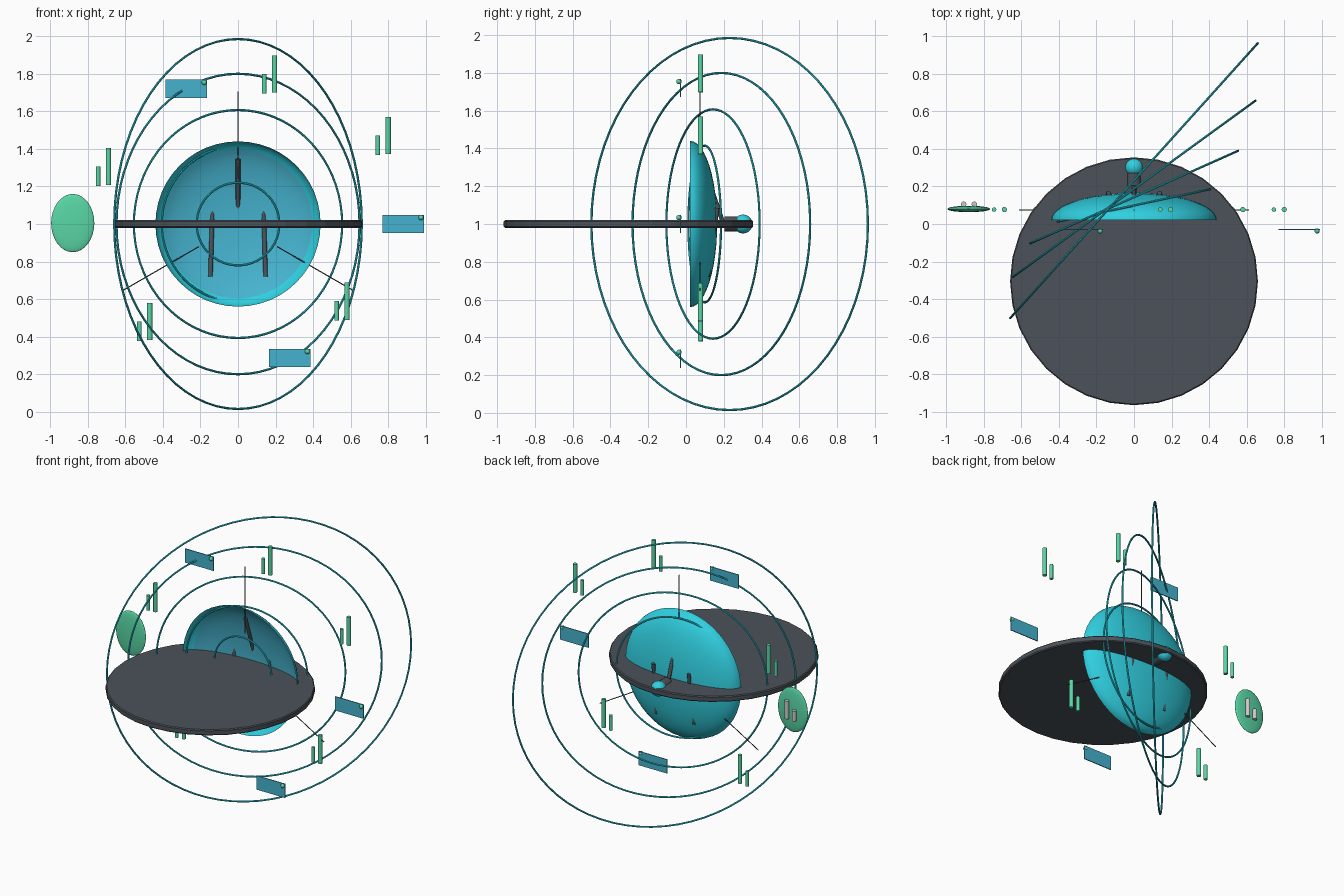
import bpy, math
from mathutils import Vector

if "Cube" in bpy.data.objects:
    bpy.data.objects.remove(bpy.data.objects["Cube"])


def mat(name, rgb):
    m = bpy.data.materials.new(name)
    m.diffuse_color = (*rgb, 1)
    m.use_nodes = True
    m.node_tree.nodes["Principled BSDF"].inputs["Base Color"].default_value = m.diffuse_color
    return m


TEAL = mat("teal", (0.03, 0.63, 0.75))
BLUE = mat("blue", (0.06, 0.45, 0.62))
GREEN = mat("green", (0.10, 0.68, 0.38))
DARK = mat("dark", (0.07, 0.085, 0.10))
PALE = mat("pale", (0.8, 0.8, 0.8))


def finish(name, material, smooth=True):
    o = bpy.context.object
    o.name = name
    if material:
        o.data.materials.append(material)
    if smooth:
        bpy.ops.object.shade_smooth_by_angle(angle=math.radians(35))
    return o


def rod(name, a, b, r, material, sides=12):
    a, b = Vector(a), Vector(b)
    d = b - a
    bpy.ops.mesh.primitive_cylinder_add(vertices=sides, radius=r, depth=d.length, location=(a + b) / 2,
                                        rotation=d.to_track_quat('Z', 'Y').to_euler())
    return finish(name, material)


def ball(name, loc, scale, material, seg=24):
    bpy.ops.mesh.primitive_uv_sphere_add(segments=seg, ring_count=seg // 2, radius=1, location=loc)
    bpy.context.object.scale = scale
    bpy.ops.object.transform_apply(location=False, rotation=False, scale=True)
    return finish(name, material)


def bowl(name, radius, depth, y0, limit, material, seg=48, rings=12):
    # half ellipsoid opening towards -y, from apex out to polar angle limit
    verts, faces = [(0, y0 + depth, 1)], []
    for i in range(1, rings + 1):
        t = limit * i / rings
        for j in range(seg):
            a = 2 * math.pi * j / seg
            verts.append((radius * math.sin(t) * math.cos(a), y0 + depth * math.cos(t),
                          1 + radius * math.sin(t) * math.sin(a)))
    for j in range(seg):
        k = (j + 1) % seg
        faces.append((0, 1 + k, 1 + j))
        for i in range(rings - 1):
            p, q = 1 + i * seg, 1 + (i + 1) * seg
            faces.append((p + j, p + k, q + k, q + j))
    me = bpy.data.meshes.new(name)
    me.from_pydata(verts, [], faces)
    o = bpy.data.objects.new(name, me)
    bpy.context.collection.objects.link(o)
    bpy.context.view_layer.objects.active = o
    o.select_set(True)
    return finish(name, material)


# Main dish with its bluish inner lining
bowl("dish", 0.44, 0.143, 0.022, math.pi / 2, TEAL)
bowl("dish_lining", 0.434, 0.138, 0.022, math.radians(66), BLUE)

# Flat round platform
bpy.ops.mesh.primitive_cylinder_add(vertices=32, radius=0.66, depth=0.04, location=(0, -0.305, 1))
finish("platform", DARK, False)
bev = bpy.context.object.modifiers.new("bevel", 'BEVEL')
bev.width = 0.006

# Wave rings: each larger, further back and turned 12 degrees more
for i, R in enumerate((0.22, 0.415, 0.607, 0.80, 0.985)):
    bpy.ops.mesh.primitive_torus_add(major_radius=R, minor_radius=0.006, major_segments=72, minor_segments=8,
                                     location=(0, 0.055 + 0.044 * i, 1),
                                     rotation=(math.pi / 2, 0, math.radians(12 * i)))
    finish(f"wave_ring_{i}", TEAL)

# Dish struts
rod("strut_top", (0, 0.08, 1.345), (0, 0.195, 1.01), 0.012, DARK)
for s in (-1, 1):
    rod("strut_low", (s * 0.136, 0.165, 1.085), (s * 0.147, 0.115, 0.72), 0.012, DARK)

# Thin spokes
for a in (90, 210, 330):
    c, s = math.cos(math.radians(a)), math.sin(math.radians(a))
    rod("spoke", (0.24 * c, 0.075, 1 + 0.24 * s), (0.705 * c, 0.075, 1 + 0.705 * s), 0.003, DARK, 8)

# Rear hub and ball
rod("rear_hub", (0, 0.205, 1), (0, 0.275, 1), 0.04, DARK, 20)
ball("rear_ball", (0, 0.302, 1), (0.05, 0.05, 0.05), TEAL)

# Pairs of floating bars: one short, one tall
for x, z in ((0.14, 1.695), (0.745, 1.367), (0.525, 0.485), (-0.525, 0.377), (-0.745, 1.203)):
    rod("bar_short", (x, 0.077, z), (x, 0.077, z + 0.104), 0.012, GREEN)
    rod("bar_tall", (x + 0.055, 0.077, z + 0.005), (x + 0.055, 0.077, z + 0.203), 0.014, GREEN)

# Side oval with two pale bars behind it
ball("side_oval", (-0.88, 0.08, 1.005), (0.115, 0.017, 0.155), GREEN, 32)
rod("oval_bar_tall", (-0.85, 0.105, 0.945), (-0.85, 0.105, 1.07), 0.015, PALE)
rod("oval_bar_short", (-0.907, 0.105, 0.945), (-0.907, 0.105, 1.015), 0.015, PALE)

# Floating panels with an indicator dot
for x, z in ((-0.275, 1.72), (0.88, 1.0), (0.275, 0.287)):
    bpy.ops.mesh.primitive_cube_add(size=1, location=(x, -0.03, z))
    bpy.context.object.scale = (0.22, 0.006, 0.097)
    finish("panel", BLUE, False)
    ball("panel_dot", (x + 0.095, -0.037, z + 0.034), (0.014, 0.014, 0.014), GREEN, 12)
